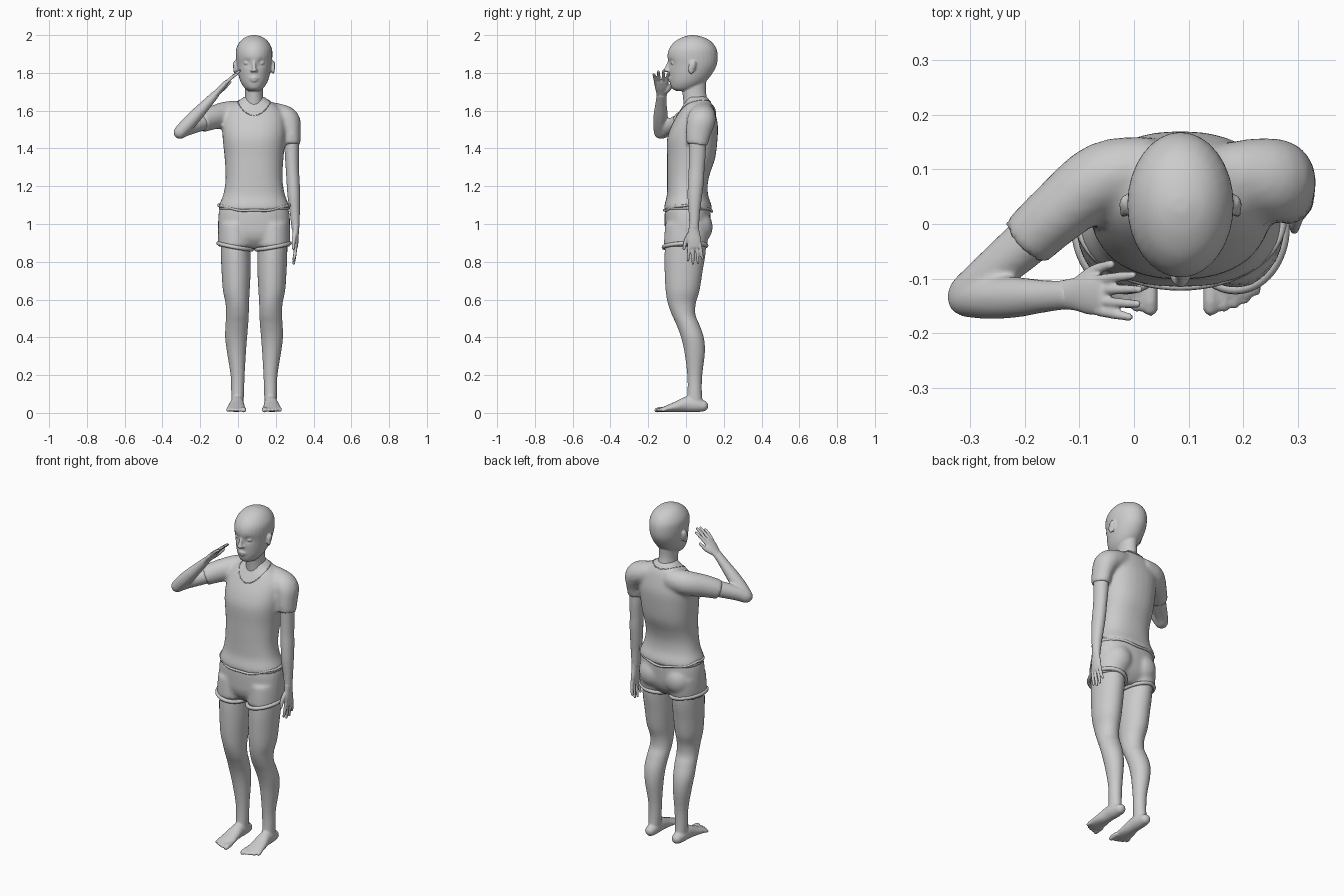
import bpy, bmesh, math
from mathutils import Vector, Matrix

if "Cube" in bpy.data.objects:
    bpy.data.objects.remove(bpy.data.objects["Cube"])

MID = 0.085          # body midline; parts are modelled around x = 0 and shifted at the end
Z = Vector((0, 0, 1))
X = Vector((1, 0, 0))


def make(name, bm):
    bmesh.ops.recalc_face_normals(bm, faces=bm.faces)
    me = bpy.data.meshes.new(name)
    bm.to_mesh(me)
    bm.free()
    ob = bpy.data.objects.new(name, me)
    bpy.context.collection.objects.link(ob)
    return ob


def smooth_path(pts, sub):
    """Catmull-Rom interpolation of (x, y, z, a, b) stations."""
    out = []
    for i in range(len(pts) - 1):
        q = [pts[max(0, min(len(pts) - 1, i + k))] for k in (-1, 0, 1, 2)]
        for j in range(sub):
            t = j / sub
            out.append([0.5 * (2 * b + (c - a) * t + (2 * a - 5 * b + 4 * c - d) * t * t
                        + (3 * b - a - 3 * c + d) * t ** 3) for a, b, c, d in zip(*q)])
    return out + [list(pts[-1])]


def tube(name, pts, side=X, seg=24, sub=4, axis=None, rounded=True, s=1, power=2.0):
    """Elliptical sweep: a = radius along side, b = radius across it."""
    st = smooth_path([(p[0] * s,) + tuple(p[1:]) for p in pts], sub)
    pos = [Vector(p[:3]) for p in st]
    n = len(st)
    rows = []
    for i in range(n):
        t = axis or (pos[min(i + 1, n - 1)] - pos[max(i - 1, 0)]).normalized()
        rows.append((pos[i], t, max(st[i][3], .002), max(st[i][4], .002)))
    if rounded:
        for at_end, sg in ((False, -1), (True, 1)):
            c, t, a, b = rows[-1] if at_end else rows[0]
            for f, k in ((.5, .87), (.85, .53), (.98, .2)):
                r = (c + t * sg * min(a, b) * f, t, a * k, b * k)
                rows.append(r) if at_end else rows.insert(0, r)
    bm = bmesh.new()
    rings = []
    for c, t, a, b in rows:
        u = (side - t * side.dot(t)).normalized()
        v = t.cross(u)
        ring = []
        for k in range(seg):
            ca, sa = math.cos(2 * math.pi * k / seg), math.sin(2 * math.pi * k / seg)
            e = 2 / power
            ring.append(bm.verts.new(c + u * a * math.copysign(abs(ca) ** e, ca)
                                     + v * b * math.copysign(abs(sa) ** e, sa)))
        rings.append(ring)
    for r0, r1 in zip(rings, rings[1:]):
        for k in range(seg):
            bm.faces.new((r0[k], r0[(k + 1) % seg], r1[(k + 1) % seg], r1[k]))
    bm.faces.new(rings[0])
    bm.faces.new(rings[-1])
    return make(name, bm)


def loft(name, rows, x_scale=1, seg=32, power=2.0):
    """Horizontal sections: (z, front y, back y, half width[, centre x])."""
    pts = [((r[4] if len(r) > 4 else 0), (r[1] + r[2]) / 2, r[0], r[3], (r[2] - r[1]) / 2) for r in rows]
    return tube(name, pts, X, seg, 4, Z, False, x_scale, power)


def ball(name, c, r, rot=None):
    bm = bmesh.new()
    m = Matrix.Translation(c) @ (rot or Matrix.Identity(4)) @ Matrix.Diagonal((*r, 1))
    bmesh.ops.create_uvsphere(bm, u_segments=20, v_segments=12, radius=1, matrix=m)
    return make(name, bm)


def cord(name, pts, r):
    """Thin closed roll running through the given points."""
    cu = bpy.data.curves.new(name, 'CURVE')
    cu.dimensions = '3D'
    cu.bevel_depth = r
    cu.bevel_resolution = 2
    sp = cu.splines.new('POLY')
    sp.points.add(len(pts) - 1)
    for p, q in zip(sp.points, pts):
        p.co = (*q, 1)
    sp.use_cyclic_u = True
    ob = bpy.data.objects.new(name, cu)
    bpy.context.collection.objects.link(ob)
    return ob


def fuse(name, parts, voxel, iters=3):
    """Merge overlapping parts into one continuous skin."""
    bm = bmesh.new()
    for p in parts:
        bm.from_mesh(p.data)
        bpy.data.objects.remove(p)
    me = bpy.data.meshes.new(name)
    bm.to_mesh(me)
    bm.free()
    ob = bpy.data.objects.new(name, me)
    bpy.context.collection.objects.link(ob)
    r = ob.modifiers.new("Skin", 'REMESH')
    r.mode = 'VOXEL'
    r.voxel_size = voxel
    r.use_smooth_shade = True
    m = ob.modifiers.new("Soften", 'SMOOTH')
    m.factor, m.iterations = .5, iters
    return ob


def hand(name, o, d, w, curl):
    """Palm, four fingers and thumb; d points to the fingertips, w to the thumb."""
    o, d, w = Vector(o), Vector(d).normalized(), Vector(w)
    n = d.cross(w) * curl
    P = lambda l, k, h, a, b: (*(o + d * l + w * k + n * h), a, b)
    parts = [tube("palm", [P(-.02, 0, 0, .026, .02), P(.02, .002, 0, .03, .017), P(.06, .002, 0, .037, .016),
                           P(.095, 0, 0, .036, .012)], w)]
    for k, ln in ((.029, .175), (.010, .192), (-.010, .187), (-.028, .165)):
        parts.append(tube("finger", [P(.085, k, 0, .0095, .0095), P(.13, k * 1.2, .003, .009, .009),
                                     P(ln - .008, k * 1.35, .010, .007, .007)], w, 12))
    parts.append(tube("thumb", [P(.025, .02, .004, .014, .012), P(.06, .045, .01, .011, .011),
                                P(.105, .058, .012, .008, .008)], w, 12))
    return fuse(name, parts, .004, 2)


# head with face features
skull = loft("skull", [(1.705, -.055, .02, .030), (1.72, -.075, .06, .050), (1.75, -.084, .10, .070),
                       (1.79, -.088, .135, .083), (1.84, -.091, .162, .092), (1.89, -.098, .168, .097),
                       (1.93, -.088, .160, .094), (1.965, -.06, .135, .075), (1.988, -.02, .095, .048),
                       (1.9995, .02, .05, .015)])
for v in skull.data.vertices:
    if v.co.y < 0:
        q = ((abs(v.co.x) - .038) ** 2 + (v.co.z - 1.852) ** 2) / .018 ** 2
        v.co.y += .011 * math.exp(-q)
face = [skull,
        loft("neck", [(1.60, -.01, .13, .06), (1.66, -.015, .113, .05), (1.71, -.02, .105, .047),
                      (1.78, -.02, .11, .05)]),
        tube("nose", [(0, -.088, 1.862, .008, .008), (0, -.098, 1.835, .010, .010), (0, -.105, 1.815, .014, .012)]),
        tube("upper_lip", [(-.026, -.079, 1.771, .004, .004), (0, -.091, 1.774, .006, .006),
                           (.026, -.079, 1.771, .004, .004)], Z, 10),
        tube("lower_lip", [(-.022, -.079, 1.764, .004, .004), (0, -.089, 1.760, .007, .006),
                           (.022, -.079, 1.764, .004, .004)], Z, 10)]
for s in (-1, 1):
    face += [ball("nostril", (s * .012, -.094, 1.812), (.009, .011, .008)),
             ball("eyelid", (s * .037, -.068, 1.852), (.018, .013, .010))]
    tilt = Matrix.Rotation(s * .35, 4, 'Z') @ Matrix.Rotation(-.2, 4, 'X')
    face += [ball("ear", (s * .099, .032, 1.83), (.009, .021, .037), tilt),
             ball("ear_rim", (s * .104, .04, 1.842), (.007, .014, .024), tilt)]
fuse("head", face, .005)

# shirt: torso and both sleeves
torso = loft("torso", [(1.07, -.116, .138, .188), (1.10, -.114, .135, .185), (1.15, -.102, .118, .165),
                       (1.21, -.10, .115, .153), (1.27, -.10, .128, .151), (1.35, -.10, .155, .156),
                       (1.45, -.10, .167, .166), (1.52, -.078, .169, .168), (1.58, -.045, .157, .158),
                       (1.625, -.018, .143, .125), (1.655, .0, .125, .078), (1.675, .005, .11, .052)], power=2.3)
sleeve_l = tube("sleeve", [(.05, .09, 1.60, .05, .05), (.12, .088, 1.578, .068, .062), (.178, .08, 1.548, .075, .066),
                           (.197, .065, 1.48, .066, .05), (.199, .058, 1.42, .057, .046)],
                Vector((0, 1, 0)), rounded=False)
sleeve_r = tube("sleeve", [(-.05, .1, 1.59, .06, .06), (-.14, .085, 1.582, .068, .066), (-.225, .02, 1.56, .062, .058),
                           (-.283, -.033, 1.535, .053, .053)], Z, rounded=False)
shirt = fuse("shirt", [torso, sleeve_l, sleeve_r], .011, 4)

# neckline piping laid on the shirt, and the rolled hem
angles = [2 * math.pi * i / 64 for i in range(64)]
ev = shirt.evaluated_get(bpy.context.evaluated_depsgraph_get())
line = [Vector((.088 * math.cos(a), .04 + .088 * math.sin(a),
                1.61 + .035 * math.sin(a) + .045 * math.cos(a) ** 2)) for a in angles]
cord("neckline", [ev.closest_point_on_mesh(p)[1] for p in line], .0025)
cord("shirt_hem", [(.188 * math.cos(a), .011 + .126 * math.sin(a), 1.07 + .03 * math.cos(a) ** 2
                    + .003 * math.sin(7 * a)) for a in angles], .007)

# shorts with rolled leg cuffs
parts = [loft("hips", [(1.12, -.10, .12, .165), (1.07, -.112, .13, .185), (1.0, -.113, .128, .191),
                       (.95, -.110, .122, .188), (.91, -.095, .105, .15), (.87, -.06, .07, .07)], power=2.3)]
for s in (-1, 1):
    parts += [loft("leg_opening", [(1.0, -.11, .125, .088, .1), (.94, -.115, .12, .091, .1),
                                   (.88, -.118, .11, .09, .1)], s),
              ball("buttock", (s * .083, .062, .985), (.082, .080, .09))]
    cord("shorts_cuff", [(s * (.1 + .089 * math.cos(a)), -.005 + .113 * math.sin(a),
                          .882 + .016 * math.cos(a) + .005 * math.sin(a)) for a in angles], .011)
fuse("shorts", parts, .011, 3)

# legs and feet with toes
for s, tag in ((-1, "right"), (1, "left")):
    parts = [loft("leg", [(.98, -.10, .11, .078, .098), (.85, -.113, .104, .079, .097), (.75, -.113, .088, .077, .095),
                          (.65, -.108, .072, .071, .094), (.58, -.096, .052, .062, .089), (.52, -.075, .05, .060, .088),
                          (.47, -.052, .07, .060, .091), (.40, -.026, .094, .058, .095), (.32, -.008, .1, .050, .093),
                          (.20, .007, .086, .037, .087), (.11, .008, .084, .034, .087), (.04, 0, .09, .032, .088)], s),
             tube("foot", [(.088, .088, .037, .030, .030), (.089, .05, .044, .035, .040), (.09, .0, .046, .037, .041),
                           (.093, -.05, .034, .044, .029), (.095, -.10, .023, .050, .018),
                           (.095, -.125, .018, .048, .012)], X, axis=Vector((0, -1, 0)), s=s)]
    for i in range(5):
        r = .014 if i == 0 else .0095
        x = .055 if i == 0 else .06 + .0195 * i
        tip = -.156 + .002 * i * i
        parts.append(tube("toe", [(x, -.11, .02, r, r), (x, tip + .015, .018, r, r), (x, tip, .014, r, r * .9)],
                          X, 12, s=s))
    fuse(tag + "_leg", parts, .006, 2)

# lowered arm and hand
low = tube("arm", [(.199, .06, 1.47, .046, .04), (.200, .06, 1.38, .045, .038), (.203, .056, 1.29, .042, .035),
                   (.207, .052, 1.22, .042, .035), (.211, .046, 1.14, .038, .033), (.216, .044, 1.06, .030, .027),
                   (.219, .043, .98, .025, .021)], Vector((0, 1, 0)))
fuse("lowered_arm", [low], .007, 2)
hand("lowered_hand", (.220, .043, .975), (.0, .04, -1), (0, -1, 0), 1)

# raised arm and hand, brought up beside the brow
upper = tube("upper", [(-.22, .02, 1.56, .047, .047), (-.30, -.05, 1.53, .044, .043), (-.36, -.1, 1.505, .039, .037),
                       (-.39, -.125, 1.487, .036, .034)], Z)
fore = tube("fore", [(-.392, -.133, 1.485, .037, .035), (-.35, -.135, 1.53, .039, .037), (-.30, -.134, 1.583, .037, .034),
                     (-.25, -.132, 1.637, .030, .027), (-.205, -.13, 1.685, .026, .021)], Vector((0, 1, 0)))
fuse("raised_arm", [upper, fore], .007, 3)
hand("raised_hand", (-.207, -.13, 1.683), (.135, -.003, .147), (0, 1, 0), -1)

for ob in bpy.data.objects:
    ob.location.x += MID
